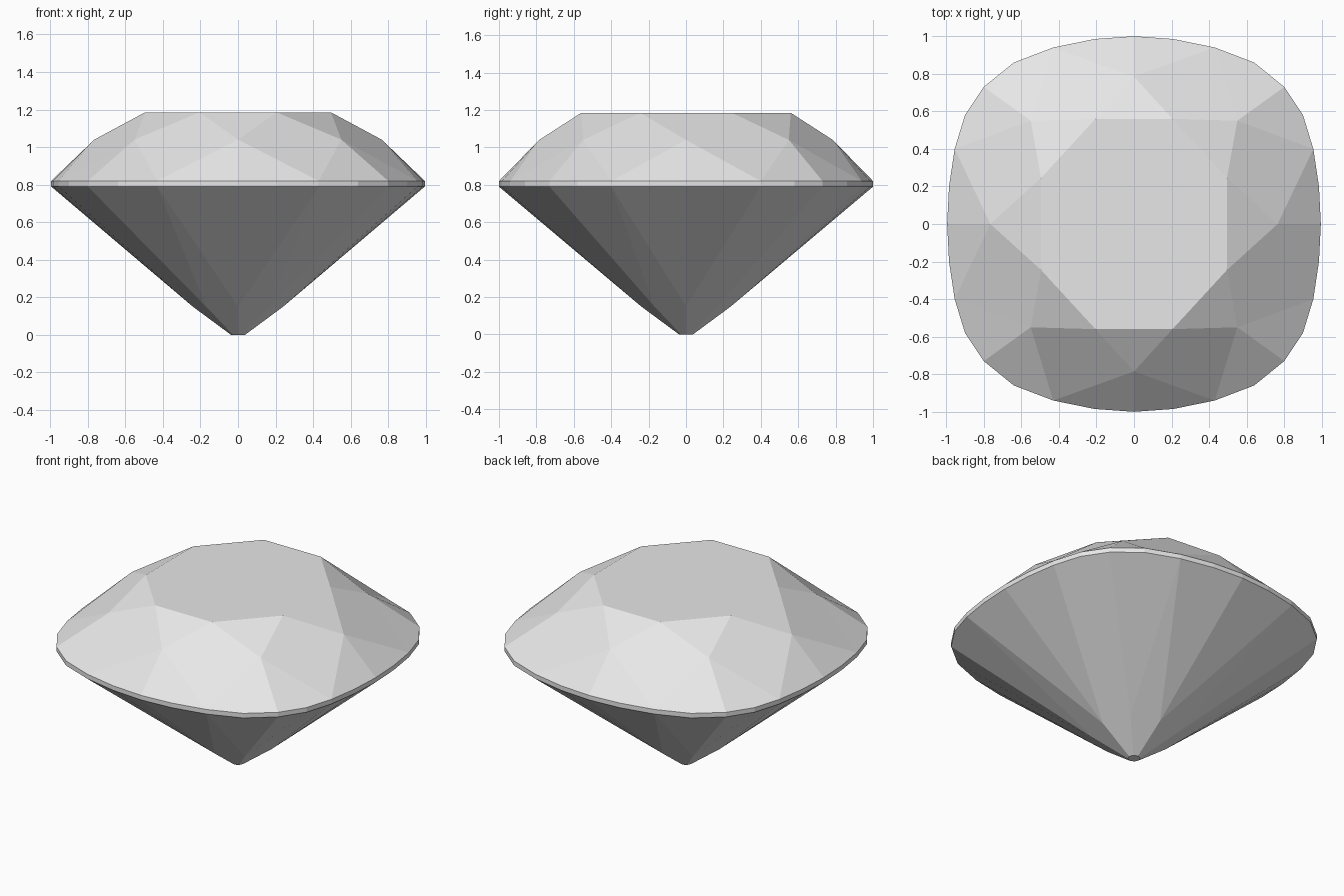
import bpy
import bmesh
import math

cube = bpy.data.objects.get("Cube")
if cube:
    bpy.data.objects.remove(cube, do_unlink=True)

stone = bpy.data.materials.new("stone_grey")
stone.use_nodes = True
stone.diffuse_color = (0.8, 0.8, 0.8, 1)
stone.node_tree.nodes["Principled BSDF"].inputs["Base Color"].default_value = (0.8, 0.8, 0.8, 1)

bm = bmesh.new()


def ring(quarter, z):
    """Mirror a quarter outline (from +y round to +x) into a full ring of vertices."""
    back = quarter[::-1]
    points = (quarter + [(x, -y) for x, y in back]
              + [(-x, -y) for x, y in quarter] + [(-x, y) for x, y in back])
    return [bm.verts.new((x, y, z)) for x, y in dict.fromkeys(points)]


def octagon(radius):
    d = radius * math.sqrt(0.5)
    return [(0, radius), (d, d), (radius, 0)]


def half_facets(tips, girdle):
    """Two facets on either side of each tip, reaching the girdle."""
    for i, tip in enumerate(tips):
        for start in (4 * i - 2, 4 * i):
            bm.faces.new([tip] + [girdle[(start + k) % 32] for k in range(3)])


# Outlines of each level
cushion = [(0, 1), (0.21, 0.985), (0.43, 0.94), (0.64, 0.86), (0.8, 0.73),
           (0.9, 0.58), (0.955, 0.4), (0.985, 0.2), (0.995, 0)]
girdle_top = ring(cushion, 0.82)
girdle_low = ring(cushion, 0.79)
crown = ring([(0, 0.785), (0.55, 0.55), (0.765, 0)], 1.04)
table = ring([(0.205, 0.56), (0.495, 0.245)], 1.185)
pavilion = ring(octagon(0.24), 0.15)
culet = ring(octagon(0.037), 0)

# Flat top and bottom
bm.faces.new(table)
bm.faces.new(culet)

# Girdle band
for i in range(32):
    j = (i + 1) % 32
    bm.faces.new([girdle_top[i], girdle_top[j], girdle_low[j], girdle_low[i]])

# Star facets, crown kites and pavilion mains
for i in range(8):
    j = (i + 1) % 8
    bm.faces.new([table[i - 1], crown[i], table[i]])
    bm.faces.new([table[i], crown[i], girdle_top[4 * i + 2], crown[j]])
    bm.faces.new([girdle_low[4 * i + 2], pavilion[i], culet[i], culet[j], pavilion[j]])

half_facets(crown, girdle_top)
half_facets(pavilion, girdle_low)

bmesh.ops.recalc_face_normals(bm, faces=bm.faces)
mesh = bpy.data.meshes.new("cut_gemstone")
bm.to_mesh(mesh)
bm.free()
mesh.materials.append(stone)
gem = bpy.data.objects.new("cut_gemstone", mesh)
bpy.context.collection.objects.link(gem)
